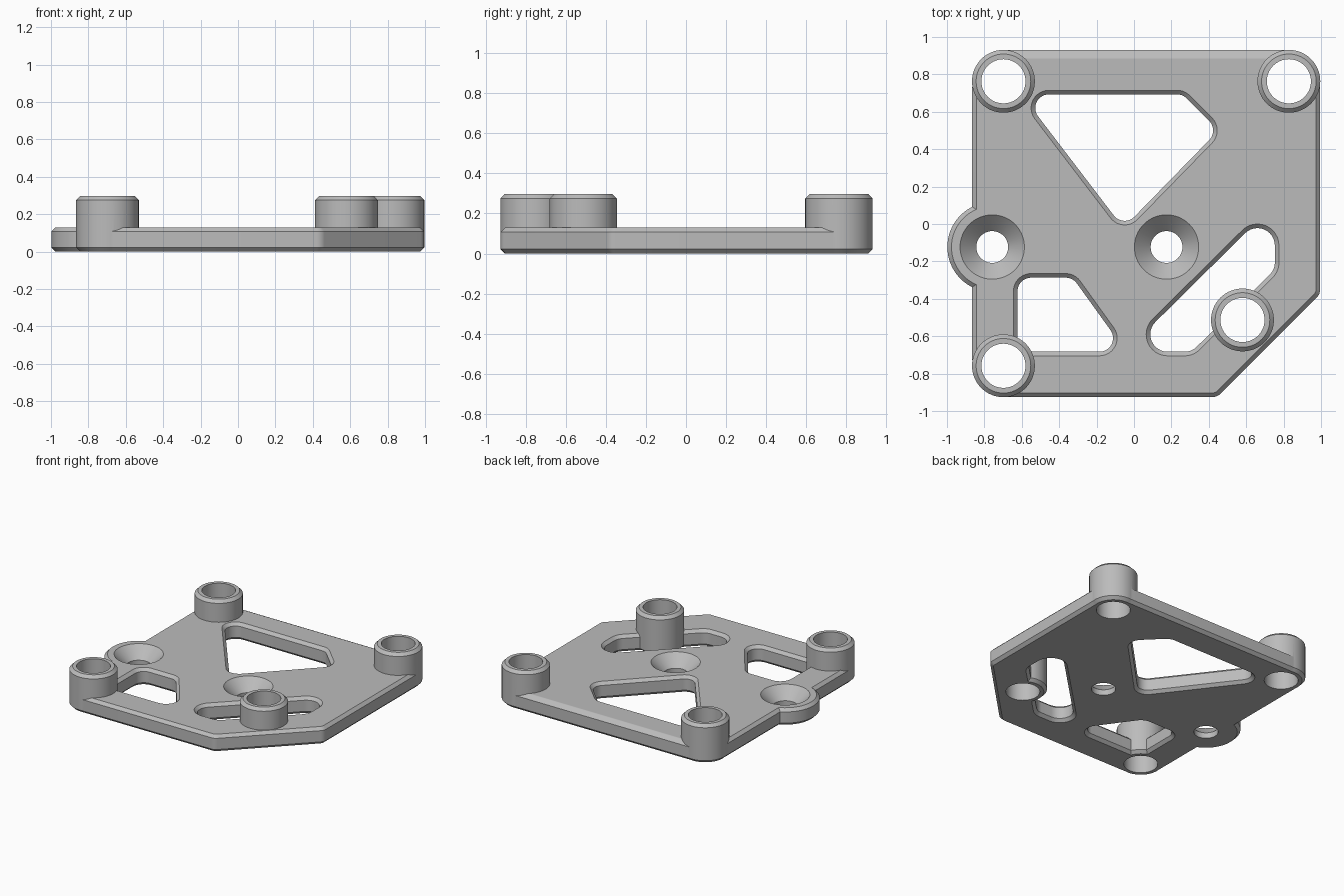
import bpy, bmesh
from math import acos, atan2, cos, sin, hypot, pi

cube = bpy.data.objects.get("Cube")
if cube:
    bpy.data.objects.remove(cube)

THICK, POST_TOP, CHAMFER, OVER = 0.13, 0.297, 0.022, 0.02

grey = bpy.data.materials.new("plain_grey")
grey.use_nodes = True
grey.diffuse_color = (0.5, 0.5, 0.5, 1)
grey.node_tree.nodes["Principled BSDF"].inputs["Base Color"].default_value = (0.5, 0.5, 0.5, 1)


def rounded_outline(discs, grow, steps=12):
    """Counter-clockwise outline wrapped round discs (x, y, radius)."""
    n = len(discs)
    if n == 1:
        x, y, r = discs[0]
        return [(x + (r + grow) * cos(2 * pi * k / 64), y + (r + grow) * sin(2 * pi * k / 64))
                for k in range(64)]
    normals = []
    for i, (x, y, r) in enumerate(discs):
        x2, y2, r2 = discs[(i + 1) % n]
        dx, dy = x2 - x, y2 - y
        normals.append(atan2(dy, dx) - acos((r - r2) / hypot(dx, dy)))
    points = []
    for i, (x, y, r) in enumerate(discs):
        start = normals[i - 1]
        sweep = (normals[i] - start) % (2 * pi)
        for k in range(steps + 1):
            a = start + sweep * k / steps
            points.append((x + (r + grow) * cos(a), y + (r + grow) * sin(a)))
    return points


def solid(name, discs, layers, back_limit=None):
    """Stack of outlines, each layer being (height, growth of outline)."""
    bm = bmesh.new()
    rings = []
    for z, grow in layers:
        pts = rounded_outline(discs, grow)
        if back_limit and z == layers[-1][0]:
            pts = [(x, min(y, back_limit)) for x, y in pts]
        rings.append([bm.verts.new((x, y, z)) for x, y in pts])
    n = len(rings[0])
    for low, high in zip(rings, rings[1:]):
        for i in range(n):
            j = (i + 1) % n
            bm.faces.new((low[i], low[j], high[j], high[i]))
    bm.faces.new(rings[0][::-1])
    bm.faces.new(rings[-1])
    mesh = bpy.data.meshes.new(name)
    bm.to_mesh(mesh)
    bm.free()
    mesh.materials.append(grey)
    obj = bpy.data.objects.new(name, mesh)
    bpy.context.collection.objects.link(obj)
    return obj


def combine(target, tool, operation):
    tool.hide_render = True
    mod = target.modifiers.new(tool.name, 'BOOLEAN')
    mod.operation, mod.solver, mod.object = operation, 'EXACT', tool
    bpy.ops.object.select_all(action='DESELECT')
    bpy.context.view_layer.objects.active = target
    target.select_set(True)
    bpy.ops.object.modifier_apply(modifier=mod.name)
    bpy.data.objects.remove(tool)


def chamfered(height):
    return [(0, -CHAMFER), (CHAMFER, 0), (height - CHAMFER, 0), (height, -CHAMFER)]


# Base plate with its clipped corner and wider back chamfer
plate = solid("mounting_plate", [
    (-0.665, -0.725, 0.2), (0.42, -0.865, 0.06), (0.935, -0.35, 0.06),
    (0.795, 0.73, 0.2), (-0.665, 0.73, 0.2)], chamfered(THICK), back_limit=0.89)

# Round side lug
screws = [(-0.758, -0.123), (0.174, -0.123)]
combine(plate, solid("side_lug", [(*screws[0], 0.24)], chamfered(THICK)), 'UNION')

# Lightening pockets, chamfered at top and bottom
pocket_layers = [(-OVER, CHAMFER + OVER), (CHAMFER, 0),
                 (THICK - CHAMFER, 0), (THICK + OVER, CHAMFER + OVER)]
pockets = {
    "triangle_pocket": (0.073, [(-0.05, 0.09), (0.35, 0.5), (0.23, 0.62), (-0.455, 0.62)]),
    "corner_pocket": (0.073, [(-0.55, -0.61), (-0.185, -0.61), (-0.365, -0.36), (-0.55, -0.36)]),
    "diagonal_slot": (0.093, [(0.18, -0.59), (0.27, -0.59), (0.66, -0.205), (0.66, -0.115)]),
}
for name, (radius, centres) in pockets.items():
    combine(plate, solid(name, [(x, y, radius) for x, y in centres], pocket_layers), 'DIFFERENCE')

# Hollow standoff posts
posts = [(-0.698, 0.763), (0.828, 0.763), (-0.698, -0.758), (0.58, -0.513)]
for x, y in posts:
    combine(plate, solid("standoff_post", [(x, y, 0.168)], chamfered(POST_TOP)), 'UNION')
for x, y in posts:
    combine(plate, solid("post_bore", [(x, y, 0.118)],
                         [(-OVER, 0), (POST_TOP + OVER, 0)]), 'DIFFERENCE')

# Countersunk screw holes
for x, y in screws:
    combine(plate, solid("countersink", [(x, y, 0.085)],
                         [(-OVER, 0), (THICK - 0.087, 0), (THICK + OVER, 0.087 + OVER)]), 'DIFFERENCE')

bpy.ops.object.select_all(action='DESELECT')
plate.select_set(True)
bpy.context.view_layer.objects.active = plate
bpy.ops.object.shade_smooth_by_angle(angle=pi / 6)
